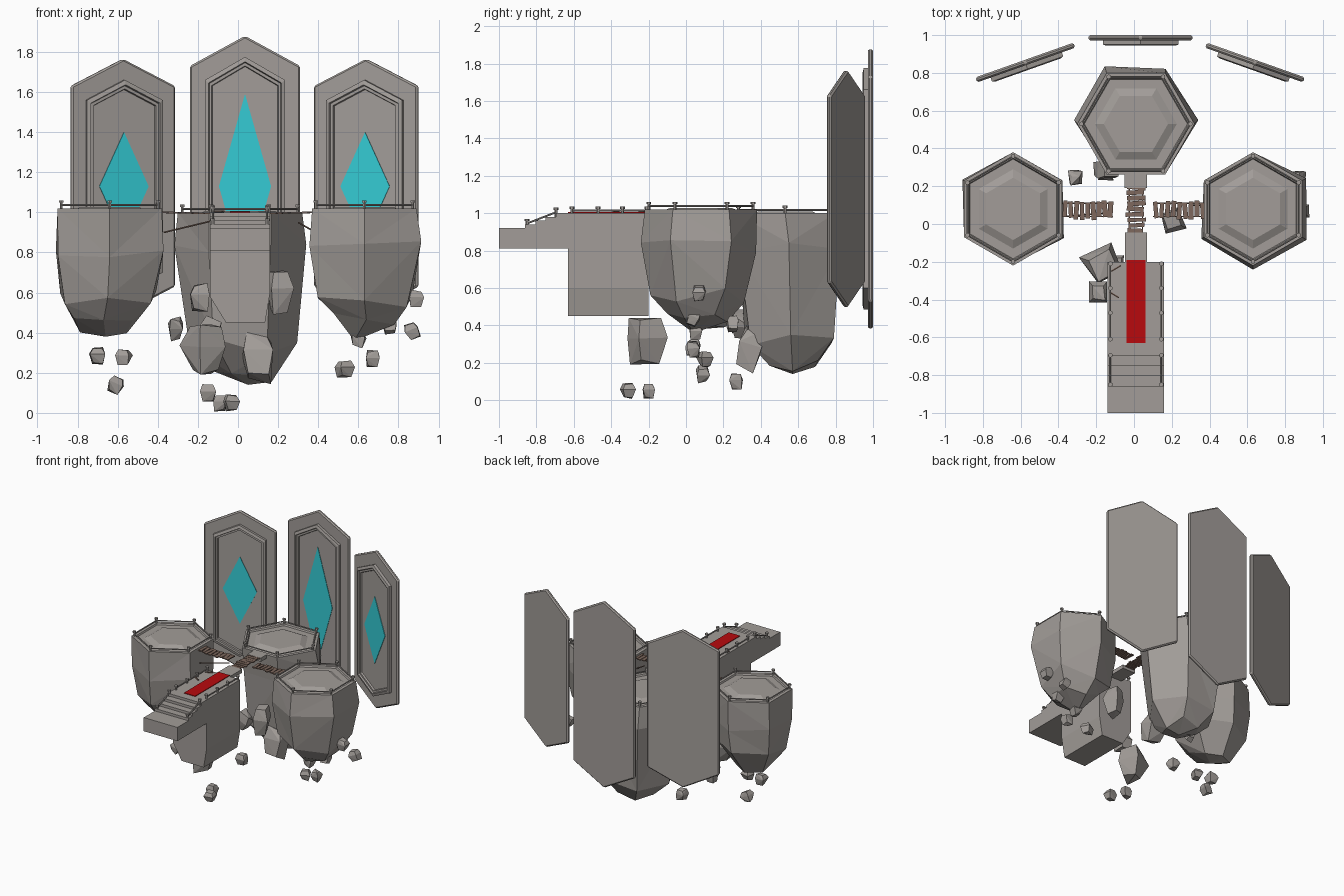
import bpy, bmesh, math, random
from mathutils import Vector, Matrix

random.seed(4)
cube = bpy.data.objects.get("Cube")
if cube:
    bpy.data.objects.remove(cube)


def material(name, rgb):
    m = bpy.data.materials.new(name)
    m.use_nodes = True
    m.diffuse_color = (*rgb, 1)
    m.node_tree.nodes["Principled BSDF"].inputs["Base Color"].default_value = (*rgb, 1)
    return m


STONE = material("warm grey stone", (0.36, 0.335, 0.315))
CYAN = material("cyan crystal", (0.035, 0.6, 0.66))
RED = material("red cloth", (0.48, 0.003, 0.004))
WOOD = material("brown wood", (0.21, 0.14, 0.11))


def finish(name, bm, mat, matrix=None):
    bmesh.ops.recalc_face_normals(bm, faces=bm.faces)
    mesh = bpy.data.meshes.new(name)
    bm.to_mesh(mesh)
    bm.free()
    mesh.materials.append(mat)
    ob = bpy.data.objects.new(name, mesh)
    bpy.context.collection.objects.link(ob)
    if matrix:
        ob.matrix_world = matrix
    return ob


def add_box(bm, centre, size, turn=0.0):
    m = Matrix.Translation(centre) @ Matrix.Rotation(turn, 4, 'Z') @ Matrix.Diagonal((*size, 1))
    bmesh.ops.create_cube(bm, size=1, matrix=m)


def add_beam(bm, p, q, r):
    p, q = Vector(p), Vector(q)
    d = q - p
    m = Matrix.Translation((p + q) / 2) @ d.to_track_quat('Z', 'Y').to_matrix().to_4x4()
    bmesh.ops.create_cone(bm, cap_ends=True, segments=6, radius1=r, radius2=r,
                          depth=d.length, matrix=m)


def add_prism(bm, a, b):
    # Bridge two matching outlines and cap both ends
    va, vb = [bm.verts.new(p) for p in a], [bm.verts.new(p) for p in b]
    n = len(va)
    for i in range(n):
        bm.faces.new((va[i], va[(i + 1) % n], vb[(i + 1) % n], vb[i]))
    bm.faces.new(va)
    bm.faces.new(vb)


def add_railing(bm, posts, height=0.045, closed=False):
    for p in posts:
        top = Vector(p) + Vector((0, 0, height))
        add_beam(bm, p, top, 0.008)
        add_beam(bm, top - Vector((0, 0, 0.012)), top, 0.013)
    pairs = list(zip(posts, posts[1:] + posts[:1] if closed else posts[1:]))
    for p, q in pairs:
        lift = Vector((0, 0, height * 0.5))
        add_beam(bm, Vector(p) + lift, Vector(q) + lift, 0.005)


# Floating islands: hexagonal rings of (x, y, z, radius), last one pulled to a blunt base
def island(name, rings, phase, base):
    bm = bmesh.new()
    loops = []
    for k, (x, y, z, r) in enumerate(rings):
        loop = []
        for i in range(6):
            a = phase + i * math.pi / 3
            j = 0.0 if k == 0 else random.uniform(-0.025, 0.025)
            loop.append(bm.verts.new((x + (r + j) * math.cos(a), y + (r + j) * math.sin(a), z + 2 * j)))
        loops.append(loop)
    tip = bm.verts.new(base)
    for k, (up, low) in enumerate(zip(loops, loops[1:])):
        for i in range(6):
            n = (i + 1) % 6
            if i % 2:
                bm.faces.new((up[i], up[n], low[n]))
                bm.faces.new((up[i], low[n], low[i]))
            else:
                bm.faces.new((up[i], up[n], low[i]))
                bm.faces.new((up[n], low[n], low[i]))
    for i in range(6):
        bm.faces.new((loops[-1][i], loops[-1][(i + 1) % 6], tip))
    # Rim and low raised floor on top
    x, y, z, r = rings[0]
    prev = loops[0]
    for scale, dz in ((0.9, 0.0), (0.88, -0.012), (0.7, -0.012), (0.55, 0.008)):
        cur = [bm.verts.new((x + r * scale * math.cos(phase + i * math.pi / 3),
                             y + r * scale * math.sin(phase + i * math.pi / 3), z + dz)) for i in range(6)]
        for i in range(6):
            bm.faces.new((prev[i], prev[(i + 1) % 6], cur[(i + 1) % 6], cur[i]))
        prev = cur
    bm.faces.new(prev)
    finish(name, bm, STONE)
    bm = bmesh.new()
    add_railing(bm, [(x + r * 0.93 * math.cos(phase + i * math.pi / 3),
                      y + r * 0.93 * math.sin(phase + i * math.pi / 3), z - 0.005) for i in range(6)], closed=True)
    finish(name + "_railing", bm, STONE)


island("right_island", [(-0.64, 0.08, 1.02, 0.3), (-0.64, 0.08, 0.82, 0.315),
                        (-0.65, 0.08, 0.57, 0.26), (-0.67, 0.08, 0.43, 0.15)],
       math.pi / 6, (-0.66, 0.08, 0.38))
island("left_island", [(0.63, 0.08, 1.02, 0.3), (0.63, 0.08, 0.82, 0.31),
                       (0.63, 0.07, 0.56, 0.26), (0.64, 0.07, 0.46, 0.17)],
       math.pi / 6, (0.58, 0.04, 0.36))
island("back_island", [(0.01, 0.53, 1.0, 0.31), (0.01, 0.55, 0.8, 0.31),
                       (0.02, 0.56, 0.34, 0.27), (0.04, 0.57, 0.2, 0.15)],
       0, (0.05, 0.57, 0.14))

# Entrance platform with chamfered underside
bm = bmesh.new()
section = [(-0.14, 1), (0.16, 1), (0.16, 0.6), (0.135, 0.45), (-0.06, 0.45), (-0.14, 0.58)]
add_prism(bm, [(x, -0.63, z) for x, z in section], [(x, -0.2, z) for x, z in section])
finish("entrance_platform", bm, STONE)

# Stairs and landing
bm = bmesh.new()
side = [(-0.63, 0.81), (-1, 0.81), (-1, 0.92)]
for i in range(4):
    y, z = -0.86 + i * 0.055, 0.92 + i * 0.02
    side += [(y, z), (y, z + 0.02)]
side.append((-0.63, 1.0))
add_prism(bm, [(-0.14, y, z) for y, z in side], [(0.16, y, z) for y, z in side])
finish("entrance_stairs", bm, STONE)

# Platform and stair railings, one on each edge
bm = bmesh.new()
for x in (-0.125, 0.145):
    add_railing(bm, [(x, y, 0.995) for y in (-0.61, -0.47, -0.34, -0.21)], 0.04)
    add_railing(bm, [(x, -0.85, 0.92), (x, -0.695, 0.98)], 0.05)
finish("platform_railings", bm, STONE)

# Carpet
bm = bmesh.new()
add_box(bm, (0.01, -0.41, 1.002), (0.1, 0.44, 0.006))
finish("carpet", bm, RED)

# Stone stubs carrying the central bridge
bm = bmesh.new()
add_box(bm, (0.01, -0.125, 0.985), (0.115, 0.16, 0.03))
add_box(bm, (0.01, 0.235, 0.985), (0.12, 0.09, 0.03))
finish("bridge_stubs", bm, STONE)


# Plank bridges with ropes along both edges
def bridge(name, start, end, count):
    start, end = Vector(start), Vector(end)
    along = (end - start).normalized()
    across = Vector((-along.y, along.x, 0))
    turn = math.atan2(along.y, along.x)
    step = (end - start).length / count
    bm = bmesh.new()
    for i in range(count):
        c = start + along * step * (i + 0.5) + across * random.uniform(-0.006, 0.006)
        add_box(bm, c, (step * random.uniform(0.7, 0.95), random.uniform(0.08, 0.1), 0.008),
                turn + random.uniform(-0.1, 0.1))
    for s in (-0.035, 0.035):
        add_beam(bm, start + across * s, end + across * s, 0.004)
    finish(name, bm, WOOD)


bridge("right_bridge", (-0.38, 0.075, 1.0), (-0.11, 0.075, 0.995), 9)
bridge("left_bridge", (0.1, 0.075, 0.995), (0.38, 0.075, 1.0), 9)
bridge("central_bridge", (0.01, -0.05, 0.995), (0.01, 0.21, 0.995), 9)

# Loose ropes and broken sticks
bm = bmesh.new()
add_beam(bm, (-0.37, 0.04, 0.9), (-0.12, 0.06, 0.96), 0.004)
add_beam(bm, (0.3, 0.1, 0.95), (0.37, 0.1, 0.91), 0.004)
add_beam(bm, (-0.12, -0.25, 1.005), (-0.07, -0.22, 1.005), 0.005)
add_beam(bm, (-0.13, -0.36, 1.005), (-0.08, -0.39, 1.005), 0.005)
finish("broken_sticks", bm, WOOD)


# Tall monument panels: local y = 0 is the back, the face looks along -y
def outline(w, h, s, y):
    return [(0, y, h), (w, y, s), (w, y, -s), (0, y, -h), (-w, y, -s), (-w, y, s)]


def panel(name, x, y, angle, h, s, gem_height):
    place = Matrix.Translation((x, y, 1.13)) @ Matrix.Rotation(math.radians(angle), 4, 'Z')
    w = 0.275
    bm = bmesh.new()
    add_prism(bm, outline(w, h, s, 0), outline(w, h, s, -0.028))
    ob = finish(name + "_slab", bm, STONE, place)
    bevel = ob.modifiers.new("edge", 'BEVEL')
    bevel.width, bevel.segments = 0.009, 1
    # Raised stepped frame as a chain of outlines
    bm = bmesh.new()
    prev = None
    for inset, depth in ((0, -0.026), (0, -0.05), (0.018, -0.056), (0.022, -0.045), (0.034, -0.045), (0.037, -0.032)):
        cur = [bm.verts.new(p) for p in outline(w - 0.075 - inset, h - 0.105 - inset * 1.3, s - 0.07 - inset * 0.8, depth)]
        if prev:
            for i in range(6):
                n = (i + 1) % 6
                bm.faces.new((prev[i], prev[n], cur[n], cur[i]))
        prev = cur
    bm.faces.new(prev)
    finish(name + "_frame", bm, STONE, place)
    bm = bmesh.new()
    gem = [(0, gem_height), (0.13, 0), (0, -gem_height), (-0.13, 0)]
    add_prism(bm, [(a, -0.031, b) for a, b in gem], [(a, -0.036, b) for a, b in gem])
    finish(name + "_diamond", bm, CYAN, place)


panel("central_panel", 0.035, 1.0, 0, 0.75, 0.6, 0.46)
panel("right_panel", -0.58, 0.868, 19.5, 0.635, 0.5, 0.27)
panel("left_panel", 0.645, 0.868, -19.5, 0.635, 0.5, 0.27)


# Floating rocks: hulls of jittered corner points
def rock(name, centre, size):
    bm = bmesh.new()
    turn = Matrix.Rotation(random.uniform(-0.5, 0.5), 3, random.choice('XYZ'))
    for sx in (-1, 1):
        for sy in (-1, 1):
            for sz in (-1, 0.2, 1):
                k = 0.3 if sz != 0.2 else 0.45
                p = Vector((sx * k, sy * k, sz * 0.45)) * random.uniform(0.75, 1.1)
                bm.verts.new(Vector(centre) + turn @ Vector(a * b for a, b in zip(p, size)))
    res = bmesh.ops.convex_hull(bm, input=bm.verts)
    bmesh.ops.delete(bm, geom=[v for v in res["geom_interior"] if isinstance(v, bmesh.types.BMVert)], context='VERTS')
    finish(name, bm, STONE)


BIG = [((-0.16, -0.22, 0.31), (0.2, 0.2, 0.27)), ((0.1, 0.34, 0.28), (0.2, 0.17, 0.26)),
       ((0.2, 0.02, 0.6), (0.13, 0.14, 0.24)), ((-0.19, -0.36, 0.58), (0.12, 0.14, 0.15)),
       ((-0.15, 0.29, 0.4), (0.13, 0.12, 0.16)), ((-0.31, 0.25, 0.42), (0.08, 0.08, 0.13))]
for i, (c, s) in enumerate(BIG):
    rock(f"large_rock_{i + 1}", c, s)
SMALL = [(-0.7, 0.04, 0.285), (-0.57, 0.03, 0.28), (-0.61, 0.09, 0.14), (-0.15, 0.27, 0.1),
         (-0.03, -0.31, 0.05), (-0.09, -0.2, 0.05), (0.53, 0.1, 0.22), (0.67, 0.04, 0.27),
         (0.76, 0.04, 0.44), (0.87, 0.25, 0.41), (0.6, 0.05, 0.37), (0.89, 0.07, 0.57)]
for i, c in enumerate(SMALL):
    rock(f"small_rock_{i + 1}", c, (0.085, 0.08, 0.09))
